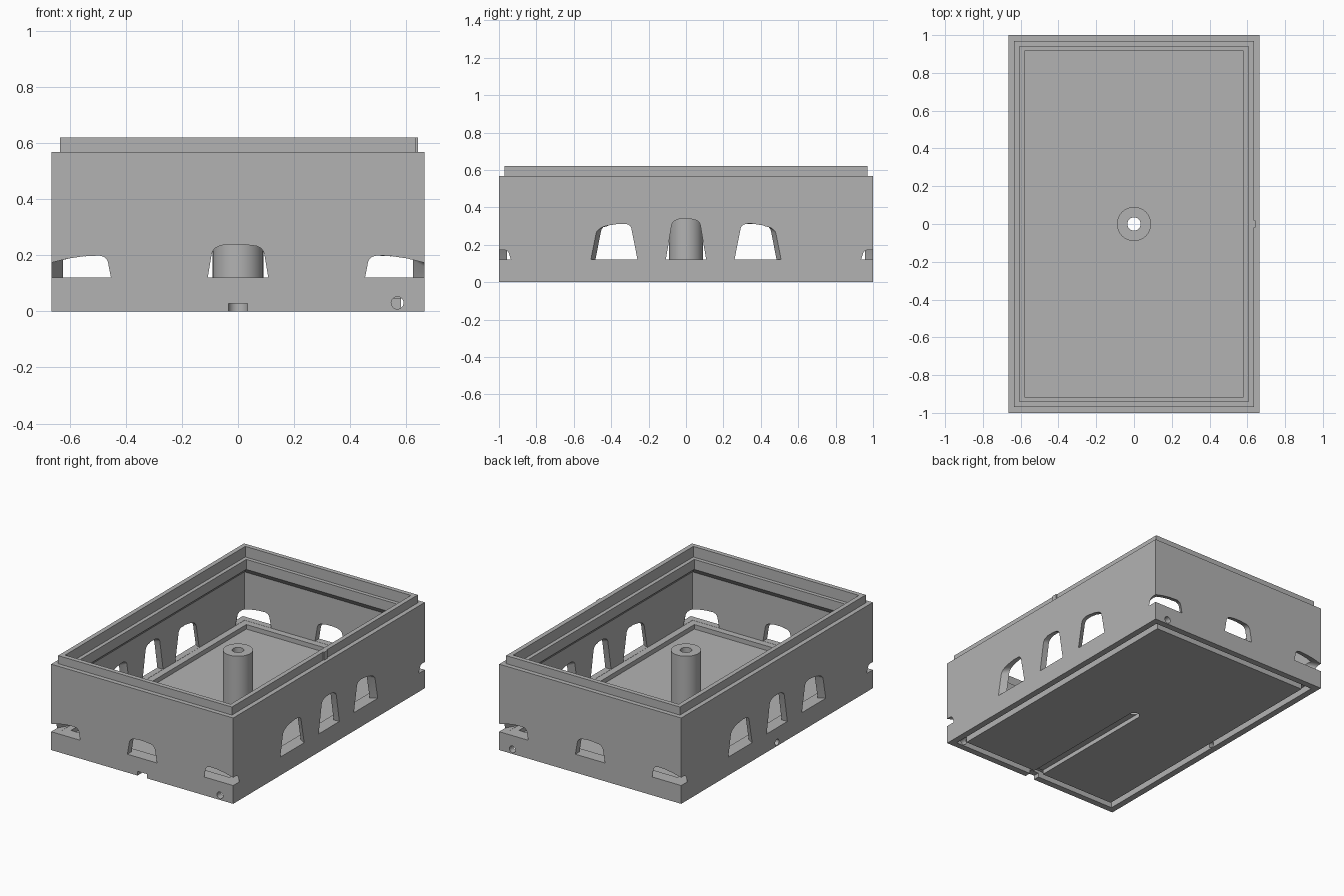
import bpy, bmesh, math
from mathutils import Matrix, Vector

cube = bpy.data.objects.get("Cube")
if cube:
    bpy.data.objects.remove(cube, do_unlink=True)

HX, HY = 0.665, 1.0      # half width and half length

grey = bpy.data.materials.new("plain grey")
grey.use_nodes = True
COLOUR = (0.45, 0.45, 0.45, 1)
grey.diffuse_color = COLOUR
grey.node_tree.nodes["Principled BSDF"].inputs["Base Color"].default_value = COLOUR


def make_object(name, bm):
    bmesh.ops.recalc_face_normals(bm, faces=bm.faces)
    mesh = bpy.data.meshes.new(name)
    bm.to_mesh(mesh)
    bm.free()
    mesh.materials.append(grey)
    obj = bpy.data.objects.new(name, mesh)
    bpy.context.collection.objects.link(obj)
    return obj


def loft(name, rings):
    """Skin a list of closed point rings and cap both ends."""
    bm = bmesh.new()
    loops = [[bm.verts.new(p) for p in ring] for ring in rings]
    n = len(loops[0])
    for a, b in zip(loops, loops[1:]):
        for i in range(n):
            j = (i + 1) % n
            bm.faces.new((a[i], a[j], b[j], b[i]))
    bm.faces.new(loops[0])
    bm.faces.new(loops[-1][::-1])
    return make_object(name, bm)


def rod(name, radius, start, end, sides=48):
    start, end = Vector(start), Vector(end)
    axis = end - start
    turn = axis.to_track_quat("Z", "Y").to_matrix().to_4x4()
    bm = bmesh.new()
    bmesh.ops.create_cone(bm, cap_ends=True, segments=sides, radius1=radius,
                          radius2=radius, depth=axis.length,
                          matrix=Matrix.Translation((start + end) / 2) @ turn)
    return make_object(name, bm)


def block(name, low, high):
    low, high = Vector(low), Vector(high)
    bm = bmesh.new()
    bmesh.ops.create_cube(bm, size=1, matrix=Matrix.Translation((low + high) / 2)
                          @ Matrix.Diagonal((*(high - low), 1)))
    return make_object(name, bm)


def combine(target, tool, operation):
    mod = target.modifiers.new(operation, "BOOLEAN")
    mod.operation, mod.object, mod.solver = operation, tool, "EXACT"
    bpy.context.view_layer.objects.active = target
    bpy.ops.object.modifier_apply(modifier=mod.name)
    bpy.data.objects.remove(tool, do_unlink=True)


# Case: wall cross-section (inset, height) swept round the rectangle,
# from the recessed floor over the lip to the grooved underside
section = [(.085, .09), (.085, .12), (.042, .12), (.042, .44), (.085, .484),
           (.085, .55), (.06, .55), (.06, .62), (.03, .62), (.03, .567),
           (0, .567), (0, 0), (.042, 0), (.042, .045), (.085, .045), (.085, 0)]
case = loft("case", [[(sx * (HX - o), sy * (HY - o), z) for sx, sy in
                      ((1, 1), (-1, 1), (-1, -1), (1, -1))] for o, z in section])

# Central post and the small catch on the lip
combine(case, rod("post", .09, (0, 0, .06), (0, 0, .457), 64), "UNION")
combine(case, block("catch", (.62, -.018, .56), (.642, .018, .62)), "UNION")


# Windows: tapered arches radiating from the centre, lower further out
def window_ring(radius, angle):
    top, sill = .34 - .3 * (radius - .665), .121
    half = lambda z: .108 - .17 * (z - .12)
    shoulder = top - .035
    right = [(half(sill), sill), (half(shoulder), shoulder),
             (half(shoulder) - .004, top - .024), (half(shoulder) - .013, top - .014),
             (half(shoulder) - .027, top - .007), (.025, top - .001)]
    outline = right + [(-w, z) for w, z in reversed(right)]
    c, s = math.cos(angle), math.sin(angle)
    return [(radius * c - w * s, radius * s + w * c, z) for w, z in outline]


for step in range(12):
    angle = math.radians(30 * step)
    combine(case, loft("window_cutter", [window_ring(r, angle) for r in (.5, 1.27)]),
            "DIFFERENCE")

# Cable channel underneath, post bore and small wire holes
combine(case, block("channel_cutter", (-.034, -1.1, -.1), (.034, 0, .028)), "DIFFERENCE")
combine(case, rod("bore_cutter", .035, (0, 0, -.1), (0, 0, .6)), "DIFFERENCE")
for side in (-1, 1):
    combine(case, rod("wire_cutter", .022, (.568, side * 1.1, .03),
                      (.568, side * .93, .03), 24), "DIFFERENCE")
combine(case, rod("wire_cutter", .02, (-.75, 0, .025), (-.6, 0, .025), 24), "DIFFERENCE")

# Smooth the round parts, keep the edges crisp
bpy.ops.object.select_all(action="DESELECT")
case.select_set(True)
bpy.context.view_layer.objects.active = case
bpy.ops.object.shade_smooth_by_angle(angle=math.radians(25))
